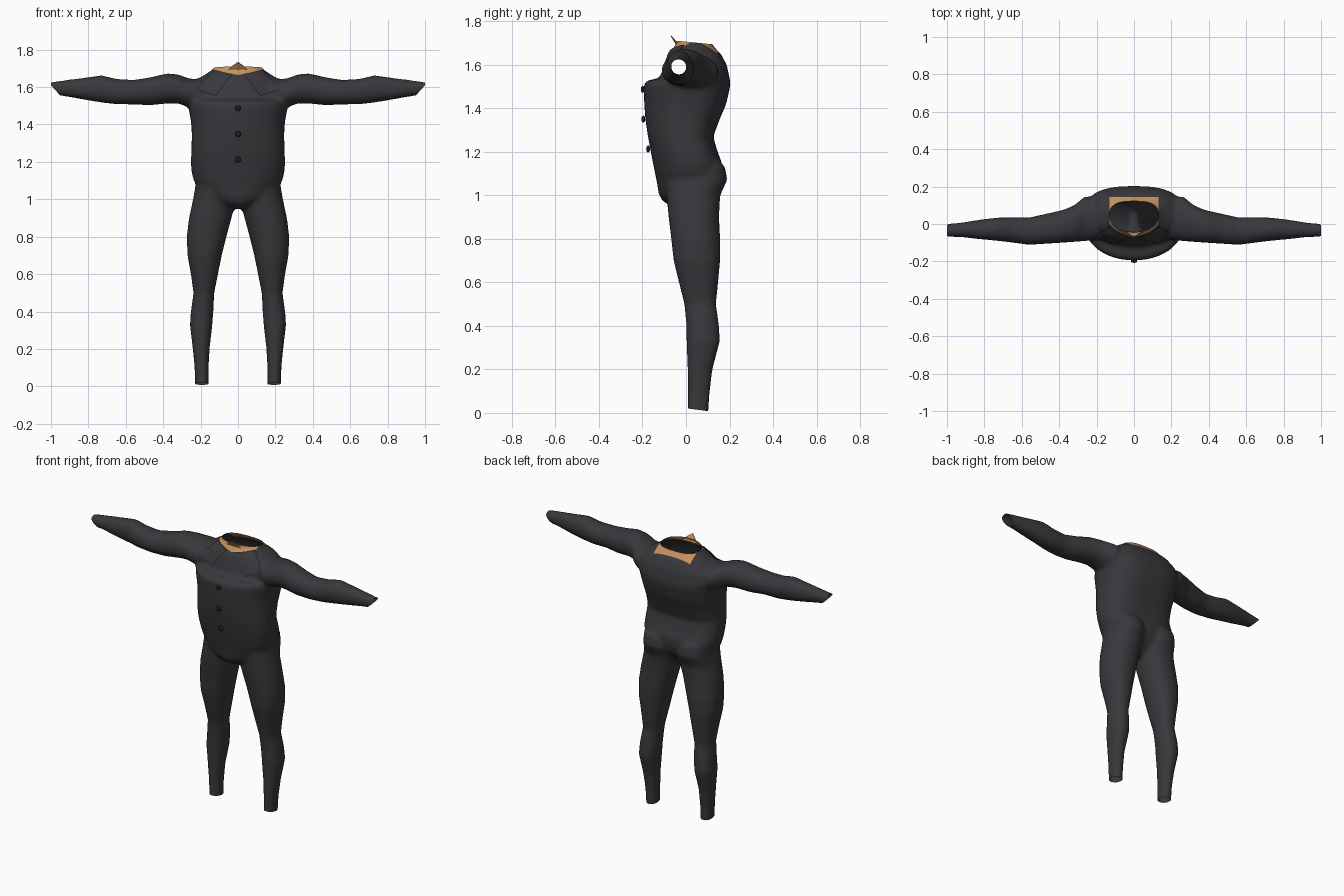
import bpy, bmesh, math
from mathutils import Vector
from mathutils.bvhtree import BVHTree

cube = bpy.data.objects.get("Cube")
if cube:
    bpy.data.objects.remove(cube, do_unlink=True)


def make_material(name, rgb):
    mat = bpy.data.materials.new(name)
    mat.use_nodes = True
    mat.diffuse_color = (*rgb, 1)
    bsdf = next(n for n in mat.node_tree.nodes if n.type == 'BSDF_PRINCIPLED')
    bsdf.inputs["Base Color"].default_value = (*rgb, 1)
    bsdf.inputs["Roughness"].default_value = 0.8
    return mat


charcoal = make_material("charcoal cloth", (.04, .04, .046))
tan = make_material("tan lining", (.56, .28, .11))
black = make_material("black trim", (.012, .012, .014))


def add_object(name, bm, *mats):
    mesh = bpy.data.meshes.new(name)
    bm.to_mesh(mesh)
    bm.free()
    for mat in mats:
        mesh.materials.append(mat)
    obj = bpy.data.objects.new(name, mesh)
    bpy.context.collection.objects.link(obj)
    return obj


def oval(half_u, low, high, power_low, power_high, sides=40):
    """Rounded section: u is centred, v runs from low to high."""
    points = []
    for i in range(sides):
        a = math.tau * i / sides
        c, s = math.cos(a), math.sin(a)
        p = 2 / (power_high if s > 0 else power_low)
        u = math.copysign(abs(c) ** p, c) * half_u
        v = math.copysign(abs(s) ** p, s) * (high - low) / 2 + (low + high) / 2
        points.append((u, v))
    return points


def loft(bm, rings):
    """Closed tube through a list of rings of points."""
    loops = [[bm.verts.new(p) for p in ring] for ring in rings]
    for a, b in zip(loops, loops[1:]):
        for i in range(len(a)):
            j = (i + 1) % len(a)
            bm.faces.new((a[i], a[j], b[j], b[i]))
    bm.faces.new(loops[0][::-1])
    bm.faces.new(loops[-1])


# Torso: height, half width, front, back
TORSO = [
    (.95, .04, -.07, .06), (.975, .10, -.11, .09), (1.01, .16, -.127, .12),
    (1.05, .205, -.132, .15), (1.1, .237, -.142, .165), (1.15, .249, -.152, .165),
    (1.2, .252, -.162, .145), (1.27, .249, -.175, .125), (1.35, .247, -.187, .155),
    (1.42, .252, -.192, .185), (1.5, .267, -.195, .203), (1.525, .27, -.185, .203),
    (1.54, .27, -.12, .2), (1.6, .25, -.1, .187), (1.65, .205, -.08, .16),
    (1.68, .155, -.055, .13), (1.705, .125, -.042, .115), (1.76, .115, -.04, .11),
]
# Leg: height, inner x, outer x, front, back
LEG = [
    (-.04, .157, .228, .01, .1), (.1, .157, .232, .008, .11), (.2, .152, .242, .007, .122),
    (.33, .137, .257, .002, .156), (.4, .132, .252, .002, .152), (.5, .127, .238, -.008, .138),
    (.6, .107, .252, -.033, .148), (.7, .087, .27, -.057, .157), (.8, .062, .274, -.068, .157),
    (.9, .035, .262, -.08, .152), (1, .008, .24, -.09, .157), (1.07, .01, .228, -.1, .19),
    (1.13, .03, .22, -.06, .18), (1.18, .06, .2, -.02, .13),
]
# Sleeve: distance out, bottom, top, front, back
SLEEVE = [
    (.12, 1.5, 1.64, -.07, .12), (.26, 1.49, 1.645, -.092, .15), (.32, 1.513, 1.668, -.096, .1),
    (.38, 1.512, 1.673, -.1, .075), (.47, 1.503, 1.652, -.106, .055), (.56, 1.507, 1.638, -.112, .035),
    (.65, 1.508, 1.644, -.1, .036), (.73, 1.517, 1.663, -.09, .034), (.82, 1.532, 1.65, -.082, .024),
    (.92, 1.55, 1.638, -.071, .008), (1.04, 1.565, 1.62, -.067, -.003),
]

bm = bmesh.new()
loft(bm, [[(u, v, z) for u, v in oval(w, f, b, 2.1, 2.8)] for z, w, f, b in TORSO])
for side in (1, -1):
    loft(bm, [[(side * (u + (i + o) / 2), v, z) for u, v in oval((o - i) / 2, f, b, 2.2, 2.2)]
              for z, i, o, f, b in LEG])
    loft(bm, [[(side * x, u + (f + b) / 2, v) for u, v in oval((b - f) / 2, lo, hi, 2.1, 2.1)]
              for x, lo, hi, f, b in SLEEVE])
bmesh.ops.recalc_face_normals(bm, faces=bm.faces)
shell = add_object("suit_shell", bm)

# Fuse the tubes into one soft garment
remesh = shell.modifiers.new("fuse", 'REMESH')
remesh.mode = 'VOXEL'
remesh.voxel_size = .011
smooth = shell.modifiers.new("soften", 'SMOOTH')
smooth.factor = .5
smooth.iterations = 7
bpy.context.view_layer.update()
fused = bpy.data.meshes.new_from_object(
    shell.evaluated_get(bpy.context.evaluated_depsgraph_get()))
bpy.data.objects.remove(shell, do_unlink=True)
bm = bmesh.new()
bm.from_mesh(fused)
bpy.data.meshes.remove(fused)
surface = BVHTree.FromBMesh(bm)


def cut(point, normal, region=None, remove=True):
    faces = [f for f in bm.faces if region is None or region(f.calc_center_median())]
    verts = {v for f in faces for v in f.verts}
    edges = {e for f in faces for e in f.edges}
    bmesh.ops.bisect_plane(bm, geom=[*verts, *edges, *faces], plane_co=point,
                           plane_no=normal, clear_outer=remove)


# Open the ankles, cuffs and neck
cut((0, .01, .02), (0, -.13, -1))
for side in (1, -1):
    cut((side, 0, 1.6), (side, 0, 0))
    cut((side * .955, 0, 1.56), (side * .05, 0, -.045), lambda c: c.x * side > .8)
cut((0, -.04, 1.71), (0, .1, 1))


# Tan lining around the neck, with clean borders
def near_neck(c):
    return c.z > 1.62 and abs(c.x) < .25


cut((0, .145, 0), (0, 1, 0), near_neck, False)
for side in (1, -1):
    cut((side * .13, 0, 0), (1, 0, 0), near_neck, False)
    cut((0, 0, 1.665), (-side * .19, 0, 1), lambda c: near_neck(c) and c.x * side > -.02 and c.y < .06, False)
for f in bm.faces:
    f.smooth = True
    c = f.calc_center_median()
    inside = c.z > 1.62 and abs(c.x) < .13 and c.y < .145
    f.material_index = int(inside and (c.y > .05 or c.z > 1.665 + .19 * abs(c.x)))
add_object("suit_body", bm, charcoal, tan)

# Pointed lining flap at the front of the neck
bm = bmesh.new()
flap = [bm.verts.new(p) for p in ((-.055, -.036, 1.69), (-.028, -.05, 1.715), (0, -.068, 1.735),
                                  (.028, -.05, 1.715), (.055, -.036, 1.69), (0, -.04, 1.69))]
for a, b in zip(flap[:4], flap[1:5]):
    bm.faces.new((a, b, flap[5]))
add_object("neck_flap", bm, tan).modifiers.new("thickness", 'SOLIDIFY').thickness = .004


def drape(x, z, lift):
    """Point just off the garment's front, or off its nearest side where the front ends."""
    hit, normal, _, _ = surface.ray_cast(Vector((x, -1, z)), Vector((0, 1, 0)))
    if hit is None:
        hit, normal, _, _ = surface.find_nearest(Vector((x, 0, z)))
    return hit + normal * lift


# Collar lapels draped on the chest, each over a slightly larger dark edge
def lapel(name, side, grow, lift, mat, steps=12):
    corners = [Vector(p) for p in ((.035, 1.665), (.125, 1.685), (.22, 1.59), (.12, 1.555))]
    middle = sum(corners, Vector((0, 0))) / 4
    a, b, c, d = [p + (p - middle).normalized() * grow for p in corners]
    bm = bmesh.new()
    grid = []
    for i in range(steps + 1):
        row = []
        for j in range(steps + 1):
            x, z = a.lerp(b, j / steps).lerp(d.lerp(c, j / steps), i / steps)
            row.append(bm.verts.new(drape(side * x, z, lift)))
        grid.append(row)
    for r, q in zip(grid, grid[1:]):
        for j in range(steps):
            bm.faces.new((r[j], r[j + 1], q[j + 1], q[j])).smooth = True
    bmesh.ops.recalc_face_normals(bm, faces=bm.faces)
    if sum(f.normal.y for f in bm.faces) > 0:
        bmesh.ops.reverse_faces(bm, faces=bm.faces)
    add_object(name, bm, mat)


for side, label in ((1, "left"), (-1, "right")):
    lapel(label + "_lapel_edge", side, .005, .004, black)
    lapel(label + "_lapel", side, 0, .007, charcoal)

# Buttons down the front
for number, (y, z) in enumerate(((-.199, 1.487), (-.196, 1.35), (-.174, 1.213))):
    bm = bmesh.new()
    bmesh.ops.create_uvsphere(bm, u_segments=16, v_segments=10, radius=.016)
    bmesh.ops.scale(bm, vec=(1, .55, 1), verts=bm.verts)
    bmesh.ops.translate(bm, vec=(0, y, z), verts=bm.verts)
    for f in bm.faces:
        f.smooth = True
    add_object(f"button_{number + 1}", bm, black)
